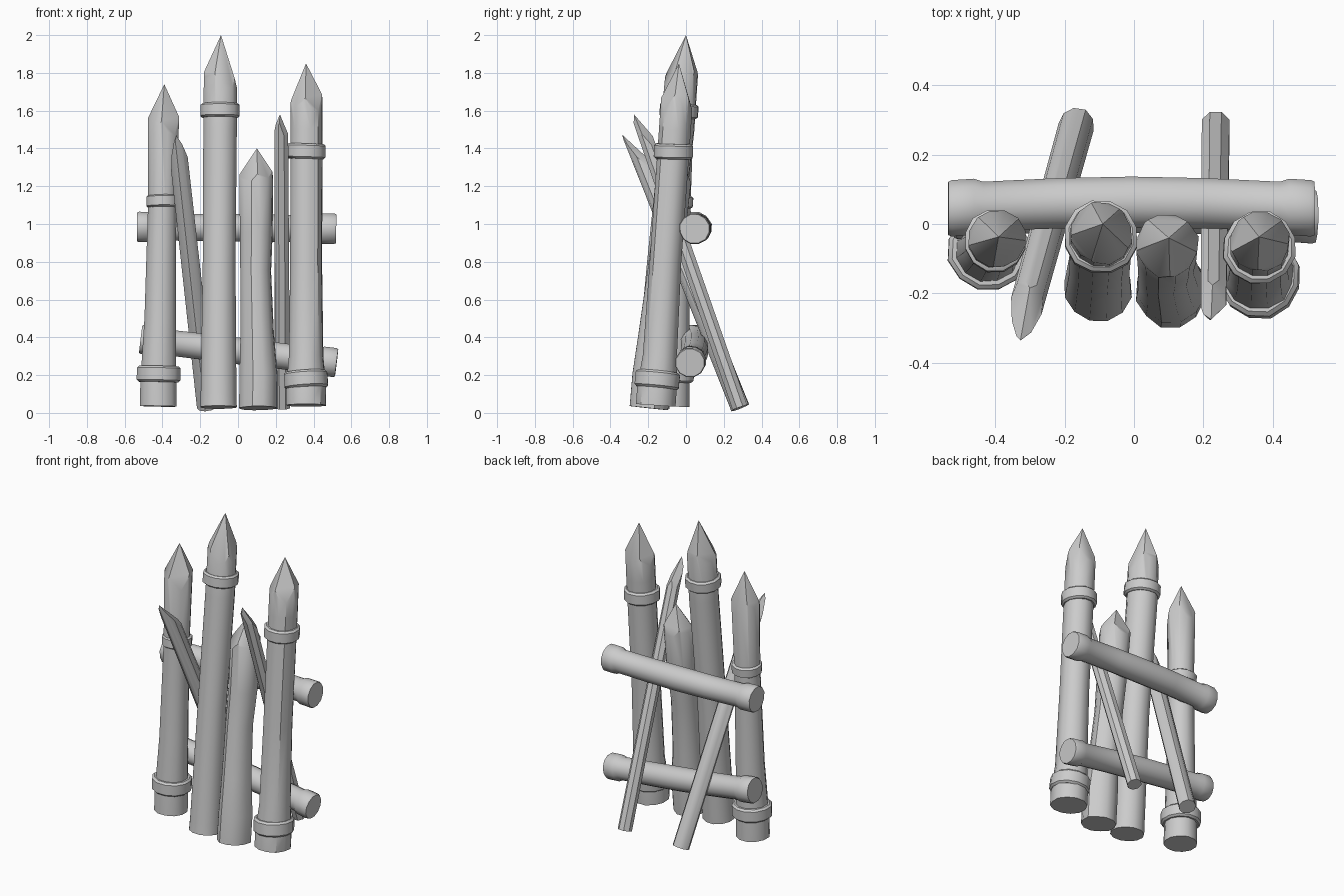
import bpy, bmesh, math, random
from mathutils import Vector

if "Cube" in bpy.data.objects:
    bpy.data.objects.remove(bpy.data.objects["Cube"])

random.seed(4)


def finish(bm, name):
    bmesh.ops.remove_doubles(bm, verts=bm.verts, dist=0.0005)
    bmesh.ops.recalc_face_normals(bm, faces=bm.faces)
    me = bpy.data.meshes.new(name)
    bm.to_mesh(me)
    bm.free()
    me.set_sharp_from_angle(angle=math.radians(38))
    ob = bpy.data.objects.new(name, me)
    bpy.context.collection.objects.link(ob)
    return ob


def frame(axis):
    ref = Vector((0, 1, 0)) if abs(axis.x) > 0.7 else Vector((1, 0, 0))
    u = (ref - axis * ref.dot(axis)).normalized()
    return u, axis.cross(u)


def sweep(path, axis, sides, wobble):
    """Closed log through (x, y, z, radius) stations."""
    bm = bmesh.new()
    u, v = frame(axis)
    lump = [1 + random.uniform(-wobble, wobble) for _ in range(sides)]
    rings = []
    for x, y, z, r in path:
        ring = []
        for i in range(sides):
            a = 2 * math.pi * (i + 0.5) / sides
            d = u * math.cos(a) + v * math.sin(a)
            ring.append(bm.verts.new(Vector((x, y, z)) + d * r * lump[i]))
        rings.append(ring)
    for a, b in zip(rings, rings[1:]):
        for i in range(sides):
            j = (i + 1) % sides
            bm.faces.new((a[i], a[j], b[j], b[i])).smooth = True
    bm.faces.new(rings[0][::-1])
    bm.faces.new(rings[-1])
    return bm


def stake(name, path, tip, drops, sides=12, wobble=0.03, turn=0.3):
    """Log whose top is carved to a point by one plane per drop value."""
    p0, p1, r = Vector(path[0][:3]), Vector(path[-1][:3]), path[-1][3]
    axis = (p1 - p0).normalized()
    top = p1 + axis * 0.7
    bm = sweep(path + [(*top, r)], axis, sides, wobble)
    u, v = frame(axis)
    for i, drop in enumerate(drops):
        a = turn + 2 * math.pi * i / len(drops)
        out = u * math.cos(a) + v * math.sin(a)
        n = (out * drop + axis * r).normalized()
        bmesh.ops.bisect_plane(bm, geom=bm.verts[:] + bm.edges[:] + bm.faces[:],
                               dist=0.0001, plane_co=Vector(tip), plane_no=n,
                               clear_outer=True)
        for f in bmesh.ops.holes_fill(bm, edges=bm.edges[:], sides=0)["faces"]:
            f.smooth = False
    return finish(bm, name)


def band(name, path, z, r, h, tilt=(0, 0)):
    """Bevelled collar around a post at height z."""
    a, b = next((a, b) for a, b in zip(path, path[1:]) if a[2] <= z <= b[2])
    c = Vector(a[:3]).lerp(Vector(b[:3]), (z - a[2]) / (b[2] - a[2]))
    axis = (Vector(path[-1][:3]) - Vector(path[0][:3])).normalized()
    axis = (axis + Vector((*tilt, 0))).normalized()
    st = [(*(c + axis * k * h / 2), q) for k, q in
          ((-1, r - .012), (-.75, r), (.75, r), (1, r - .012))]
    finish(sweep(st, axis, 12, 0.02), name)


# upright posts
left = [(-.42, -.078, .035, .100), (-.42, -.075, .16, .098), (-.41, -.064, .5, .086),
        (-.40, -.050, 1.1, .077), (-.39, -.037, 1.74, .088)]
mid_left = [(-.103, -.185, .03, .098), (-.103, -.178, .1, .096), (-.10, -.12, .8, .088),
            (-.095, -.045, 1.5, .09), (-.092, -.010, 2.0, .088)]
mid_right = [(.105, -.195, .025, .103), (.107, -.180, .2, .103), (.100, -.160, .42, .090),
             (.092, -.120, .75, .083), (.095, -.090, .95, .088), (.095, -.045, 1.4, .093)]
right = [(.36, -.162, .04, .108), (.36, -.155, .14, .108), (.36, -.14, .3, .093),
         (.36, -.11, .8, .086), (.362, -.06, 1.5, .087), (.362, -.037, 1.85, .086)]
stake("left_post", left, (-.39, -.037, 1.74), (.20, .26, .22, .24, .29))
stake("middle_left_post", mid_left, (-.09, 0, 2.0), (.30, .24, .25, .23, .28), turn=0.1)
stake("middle_right_post", mid_right, (.10, -.04, 1.40), (.17, .19, .16, .18, .17), wobble=.05)
stake("right_post", right, (.36, -.037, 1.85), (.18, .24, .26, .24, .25))

# collars on the posts
band("left_lower_band", left, .205, .119, .085)
band("left_upper_band", left, 1.12, .090, .065, (-.03, .05))
band("middle_left_band", mid_left, 1.60, .106, .075)
band("right_lower_band", right, .175, .120, .09, (-.06, .03))
band("right_upper_band", right, 1.385, .107, .08, (.03, -.05))


# cross rails with swollen ends
def rail(name, a, b, bow, r):
    a, b = Vector(a), Vector(b)
    axis = (b - a).normalized()
    st = []
    for t, k in ((0, 1.06), (.01, 1.12), (.07, 1.12), (.095, .98), (.3, 1), (.5, 1.02),
                 (.7, 1), (.905, .98), (.93, 1.12), (.99, 1.12), (1, 1.06)):
        p = a.lerp(b, t) + Vector((0, bow * 4 * t * (1 - t), 0))
        st.append((*p, r * k))
    finish(sweep(st, axis, 12, 0.02), name)


rail("upper_rail", (-.535, .045, .985), (.52, .045, .975), .018, .074)
rail("lower_rail", (-.515, .035, .39), (.522, .022, .265), .018, .072)

# thin leaning stakes
stake("left_leaning_stake", [(-.165, .288, .028, .051), (-.325, -.288, 1.47, .048)],
      (-.327, -.335, 1.47), (.13, .16, .14, .17), sides=9, turn=.8)
stake("right_leaning_stake", [(.235, .285, .03, .043), (.228, -.255, 1.58, .039)],
      (.222, -.275, 1.58), (.13, .15, .12, .16), sides=8, turn=.8)
